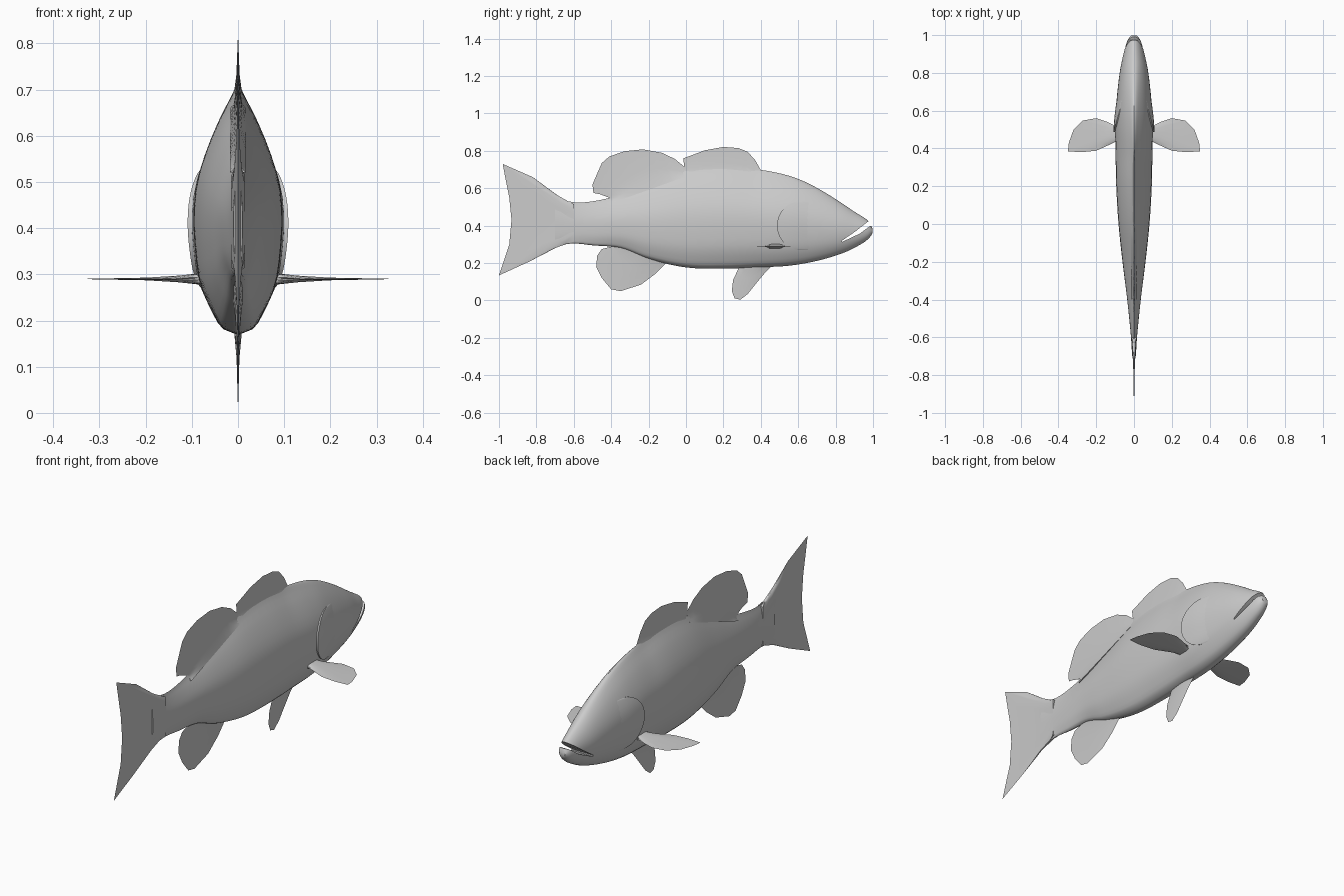
import bpy, bmesh, math

cube = bpy.data.objects.get("Cube")
if cube:
    bpy.data.objects.remove(cube, do_unlink=True)

grey = bpy.data.materials.new("fish_grey")
grey.use_nodes = True
grey.diffuse_color = (0.6, 0.6, 0.6, 1)
grey.node_tree.nodes["Principled BSDF"].inputs["Base Color"].default_value = (0.6, 0.6, 0.6, 1)


def curve(table, x):
    """Smooth interpolation through (x, value) knots."""
    n = len(table)
    x = min(max(x, table[0][0]), table[-1][0])
    i = max(k for k in range(n - 1) if table[k][0] <= x)

    def slope(k):
        a, b = table[max(k - 1, 0)], table[min(k + 1, n - 1)]
        return (b[1] - a[1]) / (b[0] - a[0])
    (x0, v0), (x1, v1) = table[i], table[i + 1]
    h = x1 - x0
    s = (x - x0) / h
    s2, s3 = s * s, s * s * s
    return ((2 * s3 - 3 * s2 + 1) * v0 + (s3 - 2 * s2 + s) * h * slope(i)
            + (3 * s2 - 2 * s3) * v1 + (s3 - s2) * h * slope(i + 1))


def lerp(a, b, s):
    return a + (b - a) * s


def grid_object(name, rows, closed=False, caps=False):
    """Skin a list of equal-length point rows into a mesh."""
    bm = bmesh.new()
    vs = [[bm.verts.new(p) for p in row] for row in rows]
    n = len(rows[0])
    for a, b in zip(vs, vs[1:]):
        for j in range(n if closed else n - 1):
            k = (j + 1) % n
            bm.faces.new((a[j], a[k], b[k], b[j]))
    if caps:
        bm.faces.new(vs[0])
        bm.faces.new(vs[-1])
    bmesh.ops.remove_doubles(bm, verts=bm.verts, dist=0.00005)
    bmesh.ops.recalc_face_normals(bm, faces=bm.faces)
    mesh = bpy.data.meshes.new(name)
    bm.to_mesh(mesh)
    bm.free()
    mesh.materials.append(grey)
    obj = bpy.data.objects.new(name, mesh)
    bpy.context.collection.objects.link(obj)
    return obj


def smooth(obj, degrees=35):
    bpy.ops.object.select_all(action='DESELECT')
    obj.select_set(True)
    bpy.context.view_layer.objects.active = obj
    bpy.ops.object.shade_smooth_by_angle(angle=math.radians(degrees))


# Body outlines along the length: back, belly, half width
BACK = [(-.7, .55), (-.6, .525), (-.5, .53), (-.35, .565), (-.2, .625), (0, .7), (.2, .72),
        (.4, .698), (.5, .68), (.6, .65), (.7, .602), (.8, .542), (.9, .475), (.97, .43),
        (.985, .41), (.997, .385)]
BELLY = [(-.7, .293), (-.6, .305), (-.5, .295), (-.35, .28), (-.2, .222), (0, .177), (.2, .17),
         (.4, .178), (.55, .186), (.7, .212), (.85, .258), (.95, .31), (.985, .34), (.997, .36)]
WIDTH = [(-.7, .01), (-.6, .016), (-.4, .036), (-.2, .061), (0, .082), (.2, .094), (.4, .098),
         (.5, .1), (.6, .097), (.8, .076), (.92, .051), (.97, .035), (.985, .027), (.997, .016)]
# Cross-section fullness from belly to back
SECTION = [(0, 0), (.015, .3), (.07, .54), (.2, .85), (.35, .97), (.48, 1), (.6, .93),
           (.72, .73), (.85, .42), (.94, .15), (1, 0)]


def fullness(y, t):
    blend = min(max((y - .35) / .5, 0), 1) * .75
    ellipse = math.sqrt(max(0, 1 - (2 * t - 1) ** 2))
    return lerp(curve(SECTION, t), ellipse, blend)


def half_width(y, z):
    lo, hi = curve(BELLY, y), curve(BACK, y)
    return curve(WIDTH, y) * fullness(y, (z - lo) / (hi - lo))


# Body
rings = []
STATIONS, SIDES = 64, 22
for i in range(STATIONS + 1):
    u = i / STATIONS
    y = lerp(-.7, .997, 1 - (1 - u) ** 1.35)
    lo, hi = curve(BELLY, y), curve(BACK, y)
    side = []
    for j in range(SIDES + 1):
        t = (1 - math.cos(math.pi * j / SIDES)) / 2
        side.append((curve(WIDTH, y) * fullness(y, t), y, lerp(lo, hi, t)))
    side[0], side[-1] = (0, y, lo), (0, y, hi)
    rings.append(side + [(-x, b, c) for x, b, c in side[-2:0:-1]])
body = grid_object("body", rings, closed=True, caps=True)

# Mouth slit cut as a narrow wedge
slit = [(.834, .313), (.93, .358), (.979, .395), (1.05, .42), (1.05, .475), (.973, .422),
        (.904, .368), (.834, .32)]
cutter = grid_object("mouth_cutter", [[(x, y, z) for y, z in slit] for x in (-.2, .2)],
                     closed=True, caps=True)
cutter.hide_render = True
cut = body.modifiers.new("mouth", 'BOOLEAN')
cut.operation, cut.solver, cut.object = 'DIFFERENCE', 'EXACT', cutter
bpy.context.view_layer.objects.active = body
bpy.ops.object.modifier_apply(modifier=cut.name)
bpy.data.objects.remove(cutter, do_unlink=True)
smooth(body)

# Gill covers: raised flaps with a rounded rear edge
for sign, label in ((1, "left"), (-1, "right")):
    rows = []
    for i in range(25):
        a = math.radians(lerp(-88, 88, i / 24))
        z = .4 + .13 * math.sin(a)
        edge = .612 - .125 * math.cos(a)
        row = [(sign * (half_width(edge, z) - .006), edge + .002, z)]
        for k in range(9):
            y = lerp(edge, .7, k / 8)
            lift = lerp(.009 * math.cos(a) ** .5, -.003, k / 8)
            row.append((sign * (half_width(y, z) + lift), y, z))
        rows.append(row)
    smooth(grid_object(label + "_gill_cover", rows))


def fin(name, base, edge, thick, place=lambda a, b, off: (off, a, b)):
    """Thin fin: thick at the base line, sharp at the outline."""
    sides = []
    for s in (1, -1):
        rows = []
        for i, (ea, eb) in enumerate(edge):
            u = i / (len(edge) - 1)
            ba, bb = lerp(base[0][0], base[1][0], u), lerp(base[0][1], base[1][1], u)
            rows.append([place(lerp(ba, ea, r), lerp(bb, eb, r), s * thick * f)
                         for r, f in ((0, 1), (.2, .55), (.45, .22), (1, 0))])
        sides.append(rows)
    loops = [a + b[-2::-1] for a, b in zip(*sides)]
    obj = grid_object(name, loops, closed=True, caps=True)
    smooth(obj, 50)
    return obj


# Fins along the centre line
fin("front_dorsal_fin", [(.4, .66), (0, .66)],
    [(.4, .697), (.37, .75), (.33, .795), (.28, .815), (.2, .821), (.1, .803), (.04, .78),
     (-.015, .76), (-.008, .71)], .016)
fin("rear_dorsal_fin", [(-.01, .66), (-.4, .52)],
    [(-.005, .712), (-.06, .757), (-.13, .79), (-.23, .808), (-.33, .798), (-.41, .77),
     (-.45, .735), (-.47, .69), (-.5, .62), (-.495, .575), (-.46, .568), (-.4, .56)], .017)
fin("anal_fin", [(-.1, .25), (-.37, .31)],
    [(-.11, .197), (-.16, .145), (-.24, .085), (-.35, .05), (-.4, .06), (-.45, .12),
     (-.48, .18), (-.475, .24), (-.45, .275), (-.36, .28)], .015)
fin("pelvic_fin", [(.46, .21), (.3, .21)],
    [(.46, .185), (.42, .145), (.37, .085), (.33, .035), (.29, .004), (.26, .012),
     (.245, .05), (.252, .11), (.28, .17)], .014)
fin("tail_fin", [(-.6, .515), (-.6, .315)],
    [(-.674, .553), (-.82, .66), (-.98, .73), (-.965, .65), (-.945, .55), (-.933, .43),
     (-.945, .3), (-.975, .21), (-1, .134), (-.834, .21), (-.684, .288)], .015)

# Pectoral fins: horizontal, mirrored
for sign, label in ((1, "left"), (-1, "right")):
    fin(label + "_pectoral_fin", [(.075, .515), (.075, .44)],
        [(.1, .51), (.14, .54), (.2, .56), (.27, .548), (.32, .5), (.345, .43), (.35, .385),
         (.28, .38), (.2, .388), (.14, .415), (.1, .44)], .013,
        lambda a, b, off: (sign * a, b, .29 + off))
